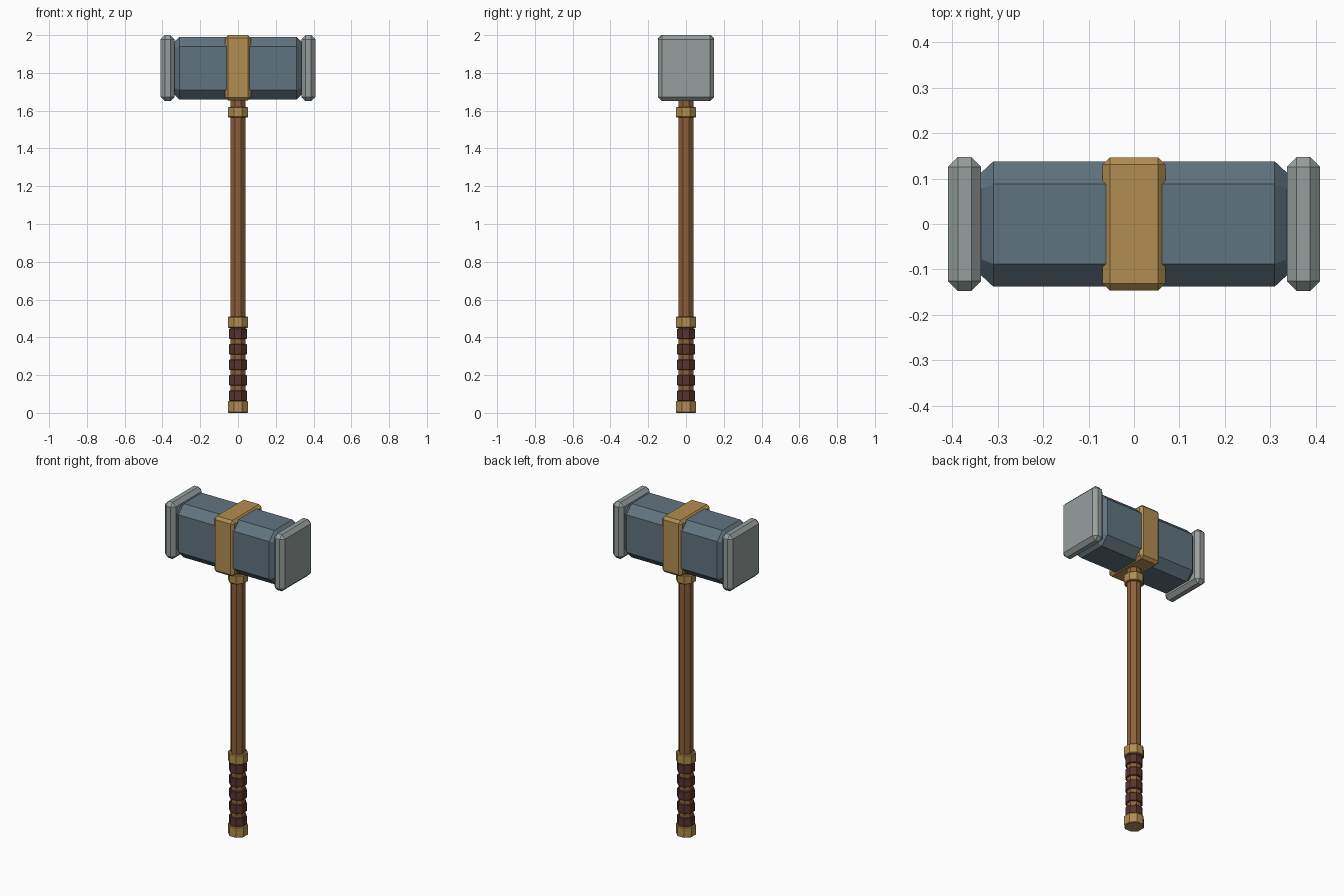
import bpy, bmesh, math

if "Cube" in bpy.data.objects:
    bpy.data.objects.remove(bpy.data.objects["Cube"])


def material(name, rgb):
    m = bpy.data.materials.new(name)
    m.diffuse_color = (*rgb, 1.0)
    m.use_nodes = True
    m.node_tree.nodes["Principled BSDF"].inputs["Base Color"].default_value = m.diffuse_color
    return m


STEEL = material("blue_steel", (0.117, 0.174, 0.216))
IRON = material("pale_iron", (0.31, 0.347, 0.337))
BRASS = material("brass", (0.445, 0.27, 0.084))
WOOD = material("wood", (0.262, 0.118, 0.042))
LEATHER = material("dark_leather", (0.098, 0.036, 0.026))


def finish(bm, name, mat):
    bmesh.ops.recalc_face_normals(bm, faces=bm.faces)
    mesh = bpy.data.meshes.new(name)
    bm.to_mesh(mesh)
    bm.free()
    mesh.materials.append(mat)
    obj = bpy.data.objects.new(name, mesh)
    bpy.context.collection.objects.link(obj)
    return obj


def loft(name, rings, mat):
    """Skin a stack of equal-length point rings and cap both ends."""
    bm = bmesh.new()
    loops = [[bm.verts.new(p) for p in ring] for ring in rings]
    for a, b in zip(loops, loops[1:]):
        for i in range(len(a)):
            j = (i + 1) % len(a)
            bm.faces.new((a[i], a[j], b[j], b[i]))
    bm.faces.new(loops[0])
    bm.faces.new(loops[-1])
    return finish(bm, name, mat)


def octagon_rod(name, z0, z1, half_width, mat, bevel=0.0):
    """Eight-sided vertical rod with a flat side to the front."""
    def ring(z, w):
        r = w / math.cos(math.pi / 8)
        return [(r * math.cos((i + 0.5) * math.pi / 4),
                 r * math.sin((i + 0.5) * math.pi / 4), z) for i in range(8)]
    rings = [ring(z0, half_width), ring(z1, half_width)]
    if bevel:
        rings = [ring(z0, half_width - bevel), ring(z0 + bevel, half_width),
                 ring(z1 - bevel, half_width), ring(z1, half_width - bevel)]
    return loft(name, rings, mat)


def bevelled_box(name, center, size, bevel, mat):
    bm = bmesh.new()
    bmesh.ops.create_cube(bm, size=1.0)
    for v in bm.verts:
        v.co = [c + s * p for c, s, p in zip(center, size, v.co)]
    obj = finish(bm, name, mat)
    mod = obj.modifiers.new("chamfer", 'BEVEL')
    mod.width = bevel
    mod.segments = 1
    return obj


# Head: chamfered block with tapered ends
HEAD_Z = 1.825


def head_ring(x, inset):
    y, z = 0.138 - inset, 0.166 - inset
    c = 0.05 - inset * (2 - math.sqrt(2))
    pts = [(y, z - c), (y - c, z), (c - y, z), (-y, z - c),
           (-y, c - z), (c - y, -z), (y - c, -z), (y, c - z)]
    return [(x, py, HEAD_Z + pz) for py, pz in pts]


loft("hammer_head", [head_ring(-0.34, 0.028), head_ring(-0.31, 0),
                     head_ring(0.31, 0), head_ring(0.34, 0.028)], STEEL)

# Striking plates at both ends
for side, label in ((-1, "left"), (1, "right")):
    bevelled_box(f"striking_plate_{label}", (side * 0.373, 0, HEAD_Z),
                 (0.073, 0.296, 0.35), 0.022, IRON)

# Band around the middle of the head
bevelled_box("head_band", (0, 0, HEAD_Z + 0.002), (0.138, 0.294, 0.346), 0.016, BRASS)

# Handle with brass collars
octagon_rod("handle", 0.02, 1.70, 0.039, WOOD)
octagon_rod("pommel", 0.0, 0.064, 0.053, BRASS, 0.004)
octagon_rod("grip_collar", 0.45, 0.51, 0.053, BRASS, 0.004)
octagon_rod("upper_collar", 1.565, 1.62, 0.053, BRASS, 0.004)

# Leather wraps on the grip
for i in range(5):
    z = 0.063 + i * 0.082
    octagon_rod(f"grip_wrap_{i + 1}", z, z + 0.055, 0.047, LEATHER, 0.003)
